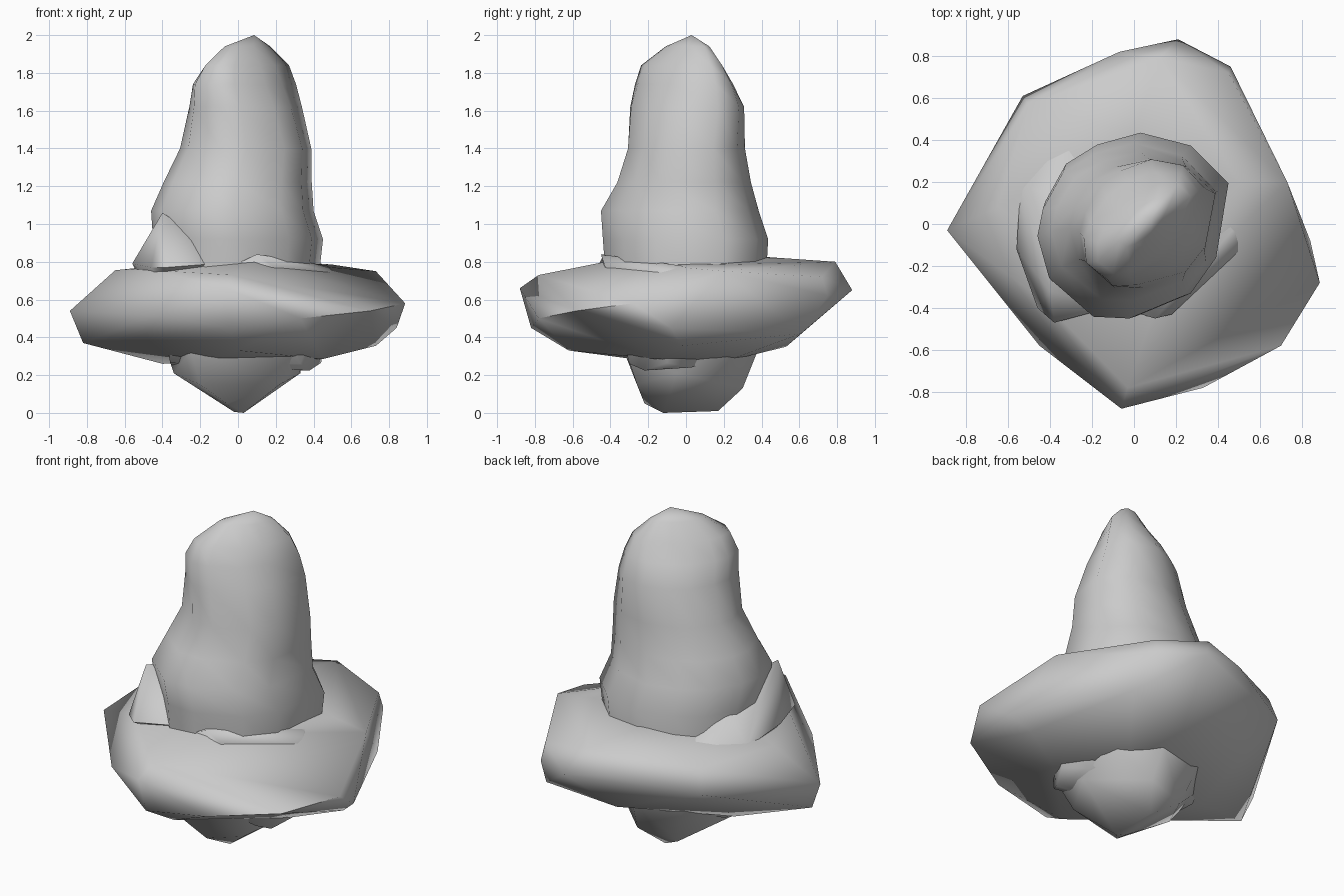
import bpy, bmesh, math


def finish(name, bm, angle=75):
    bmesh.ops.recalc_face_normals(bm, faces=bm.faces)
    mesh = bpy.data.meshes.new(name)
    bm.to_mesh(mesh)
    bm.free()
    ob = bpy.data.objects.new(name, mesh)
    bpy.context.collection.objects.link(ob)
    bpy.ops.object.select_all(action='DESELECT')
    ob.select_set(True)
    bpy.context.view_layer.objects.active = ob
    bpy.ops.object.shade_smooth_by_angle(angle=math.radians(angle))
    return ob


def hull(name, points):
    """Chunky stone-like part: convex hull of a few corners."""
    bm = bmesh.new()
    for p in points:
        bm.verts.new(p)
    bmesh.ops.convex_hull(bm, input=bm.verts)
    bmesh.ops.delete(bm, geom=[v for v in bm.verts if not v.link_faces], context='VERTS')
    return finish(name, bm)


def loft(name, outline, sections, tip):
    """Stack an irregular outline, stretched to (z, xmin, xmax, ymin, ymax)
    and scaled along / across the x=y diagonal."""
    bm = bmesh.new()
    rings = []
    for z, x0, x1, y0, y1, along, across in sections:
        cx, cy, rx, ry = (x0 + x1) / 2, (y0 + y1) / 2, (x1 - x0) / 2, (y1 - y0) / 2
        ring = []
        for u, v in outline:
            s, t = along * (u * rx + v * ry) / 2, across * (v * ry - u * rx) / 2
            ring.append(bm.verts.new((cx + s - t, cy + s + t, z)))
        rings.append(ring)
    n = len(outline)
    for a, b in zip(rings, rings[1:]):
        for i in range(n):
            j = (i + 1) % n
            bm.faces.new((a[i], a[j], b[j], b[i]))
    top = bm.verts.new(tip)
    for i in range(n):
        bm.faces.new((rings[-1][i], rings[-1][(i + 1) % n], top))
    bm.faces.new(rings[0][::-1])
    return finish(name, bm)


# Wide lumpy brim
hull("brim", [
    # outer rim
    (-.89, -.03, .54), (-.53, .61, .62), (-.07, .82, .70), (.21, .88, .65),
    (.46, .75, .62), (.73, .20, .75), (.885, -.28, .58), (.70, -.58, .54),
    (.33, -.78, .50), (-.06, -.88, .66), (-.45, -.58, .52),
    # upper surface
    (-.65, .08, .755), (-.5, .57, .76), (.12, .79, .80), (.45, .72, .72),
    (.0, .43, .825), (.5, .2, .785), (.1, -.40, .805), (-.03, -.78, .73), (-.45, -.35, .755),
    # underside
    (-.82, -.05, .37), (-.4, .1, .26), (.1, .53, .35), (.2, .2, .27), (.52, .61, .42),
    (-.1, -.28, .285), (.45, -.15, .285), (.84, -.08, .45), (.73, -.02, .355),
    (-.05, -.82, .45), (0, -.62, .33)])

# Tall blunt crown, flattened across the diagonal towards the top
outline = [(-1, -.06), (-.94, .25), (-.72, .66), (-.39, .87), (.07, 1), (.60, .86),
           (1, .45), (.87, -.36), (.6, -.75), (.02, -1), (-.38, -.98), (-.87, -.54)]
loft("crown", outline, [
    (.65, -.43, .42, -.42, .42, 1, 1),
    (.92, -.45, .45, -.44, .435, 1, 1),
    (1.07, -.46, .40, -.45, .385, 1, 1),
    (1.22, -.39, .385, -.36, .34, 1.02, 1),
    (1.40, -.31, .39, -.31, .315, 1.0, .98),
    (1.62, -.265, .335, -.30, .315, 1.06, .88),
    (1.74, -.245, .295, -.265, .255, 1.15, .78),
    (1.84, -.18, .255, -.23, .195, 1.22, .68),
    (1.94, -.07, .16, -.10, .12, 1.3, .6)], (.085, .03, 2.0))

# Mound leaning on the left of the crown
hull("side_mound", [
    (-.40, -.32, 1.06), (-.42, -.1, .98), (-.38, .14, .92),
    (-.38, -.47, .77), (-.46, -.40, .77), (-.56, -.12, .79), (-.54, .18, .75),
    (-.42, .33, .75), (-.30, .38, .77), (-.12, -.40, .79), (0, 0, .8), (-.3, 0, .5)])

# Inner lump, just showing above and under the brim
hull("inner_lump", [
    (-.4, -.3, .6), (-.4, .3, .6), (.2, .35, .7),
    (.10, -.45, .84), (.18, -.43, .78),
    (.47, -.03, .78), (.51, -.05, .75), (.51, -.12, .74),
    (.38, -.22, .225), (.44, -.1, .265), (.33, -.3, .26), (.36, .02, .24),
    (-.34, .1, .235), (-.36, -.15, .265), (0, .3, .28)])

# Wedge-shaped base
hull("base", [
    (.03, -.12, 0), (.02, .17, .01), (-.02, -.1, .005), (-.06, -.22, .05),
    (-.12, .25, .09), (.12, .3, .13), (-.2, -.26, .15), (-.34, -.1, .21),
    (.22, -.26, .15), (.33, -.05, .21), (-.38, .1, .33), (.34, .2, .33),
    (.1, .38, .33), (-.25, -.33, .33), (.3, -.32, .33), (-.2, .32, .33)])
